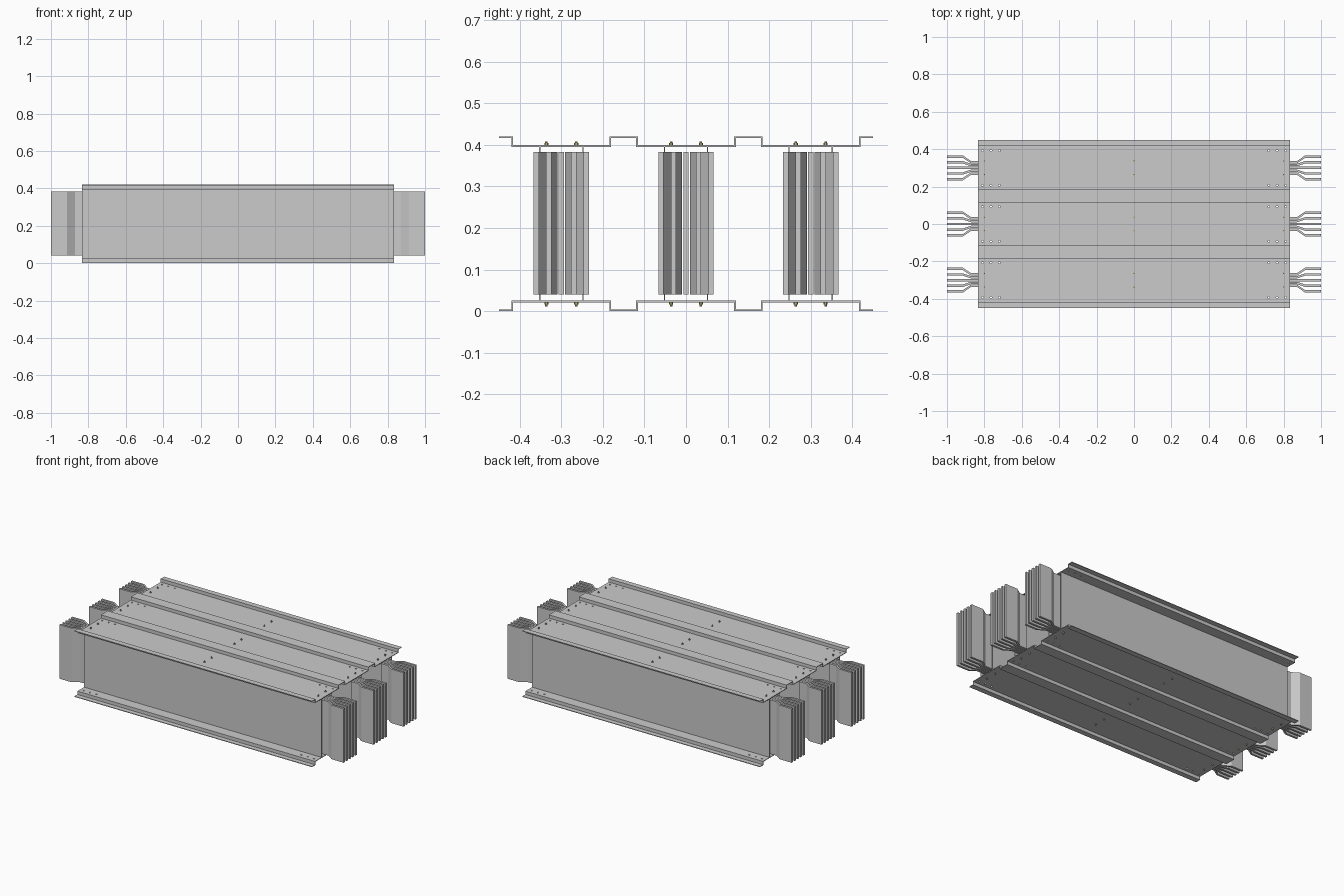
import bpy, bmesh, math
from mathutils import Matrix

if "Cube" in bpy.data.objects:
    bpy.data.objects.remove(bpy.data.objects["Cube"])

CENTRES = (-0.3, 0.0, 0.3)
HALF = 0.835      # half length of the casing
SHEET = 0.004     # casing sheet thickness


def new_object(name, bm, material=None):
    bmesh.ops.recalc_face_normals(bm, faces=bm.faces)
    mesh = bpy.data.meshes.new(name)
    bm.to_mesh(mesh)
    bm.free()
    obj = bpy.data.objects.new(name, mesh)
    bpy.context.collection.objects.link(obj)
    if material:
        mesh.materials.append(material)
    return obj


def extrude(name, points, vec):
    bm = bmesh.new()
    face = bm.faces.new([bm.verts.new(p) for p in points])
    out = bmesh.ops.extrude_face_region(bm, geom=[face])
    verts = [v for v in out["geom"] if isinstance(v, bmesh.types.BMVert)]
    bmesh.ops.translate(bm, verts=verts, vec=vec)
    # extrude_face_region keeps the source face as the start cap
    return new_object(name, bm)


def add_cylinder(bm, x, y, z, r, h, sides):
    bmesh.ops.create_cone(bm, cap_ends=True, segments=sides, radius1=r, radius2=r,
                          depth=h, matrix=Matrix.Translation((x, y, z)))


brass = bpy.data.materials.new("brass")
brass.diffuse_color = (0.55, 0.45, 0.2, 1)
brass.use_nodes = True
brass.node_tree.nodes["Principled BSDF"].inputs["Base Color"].default_value = brass.diffuse_color

# Hole cutter shared by all flange plates
bm = bmesh.new()
for c in CENTRES:
    for sx in (-1, 1):
        for x in (0.72, 0.765, 0.81):
            for dy in (-0.093, 0.093):
                add_cylinder(bm, sx * x, c + dy, 0.21, 0.005, 0.6, 10)
cutter = new_object("hole_cutter", bm)
cutter.hide_render = True
cutter.hide_viewport = True

for c in CENTRES:
    # Stepped flange plates, top and bottom
    t = SHEET
    line = [(-0.15, 0.42), (-0.12 + t, 0.42), (-0.12 + t, 0.399), (0.12 - t, 0.399),
            (0.12 - t, 0.42), (0.15, 0.42), (0.15, 0.42 - t), (0.12, 0.42 - t),
            (0.12, 0.399 - t), (-0.12, 0.399 - t), (-0.12, 0.42 - t), (-0.15, 0.42 - t)]
    for name, flip in (("top_flange", False), ("bottom_flange", True)):
        pts = [(-HALF, c + y, 0.42 - z if flip else z) for y, z in line]
        plate = extrude(name, pts, (2 * HALF, 0, 0))
        mod = plate.modifiers.new("holes", "BOOLEAN")
        mod.operation = "DIFFERENCE"
        mod.solver = "EXACT"
        mod.object = cutter

    # Side sheets of the casing
    for s in (-1, 1):
        y0, y1 = c + s * 0.0505, c + s * 0.0535
        extrude("side_sheet", [(-HALF, y0, 0.025), (HALF, y0, 0.025),
                               (HALF, y1, 0.025), (-HALF, y1, 0.025)], (0, 0, 0.37))

    # Five conductor bars that fan out at both ends
    for i in range(-2, 3):
        path = [(-1, 0.03), (-0.915, 0.03), (-0.872, 0.0155),
                (0.872, 0.0155), (0.915, 0.03), (1, 0.03)]
        h = 0.0064
        pts = [(x, c + i * p - h, 0.04) for x, p in path]
        pts += [(x, c + i * p + h, 0.04) for x, p in reversed(path)]
        extrude("conductor_bar", pts, (0, 0, 0.343))

    # Brass fasteners on both flanges
    bm = bmesh.new()
    for x in (-0.8, 0, 0.8):
        for dy in (-0.036, 0.036):
            for s in (-1, 1):
                add_cylinder(bm, x, c + dy, 0.21 + s * 0.191, 0.005, 0.006, 6)
                add_cylinder(bm, x, c + dy, 0.21 + s * 0.196, 0.003, 0.005, 8)
    new_object("fasteners", bm, brass)
